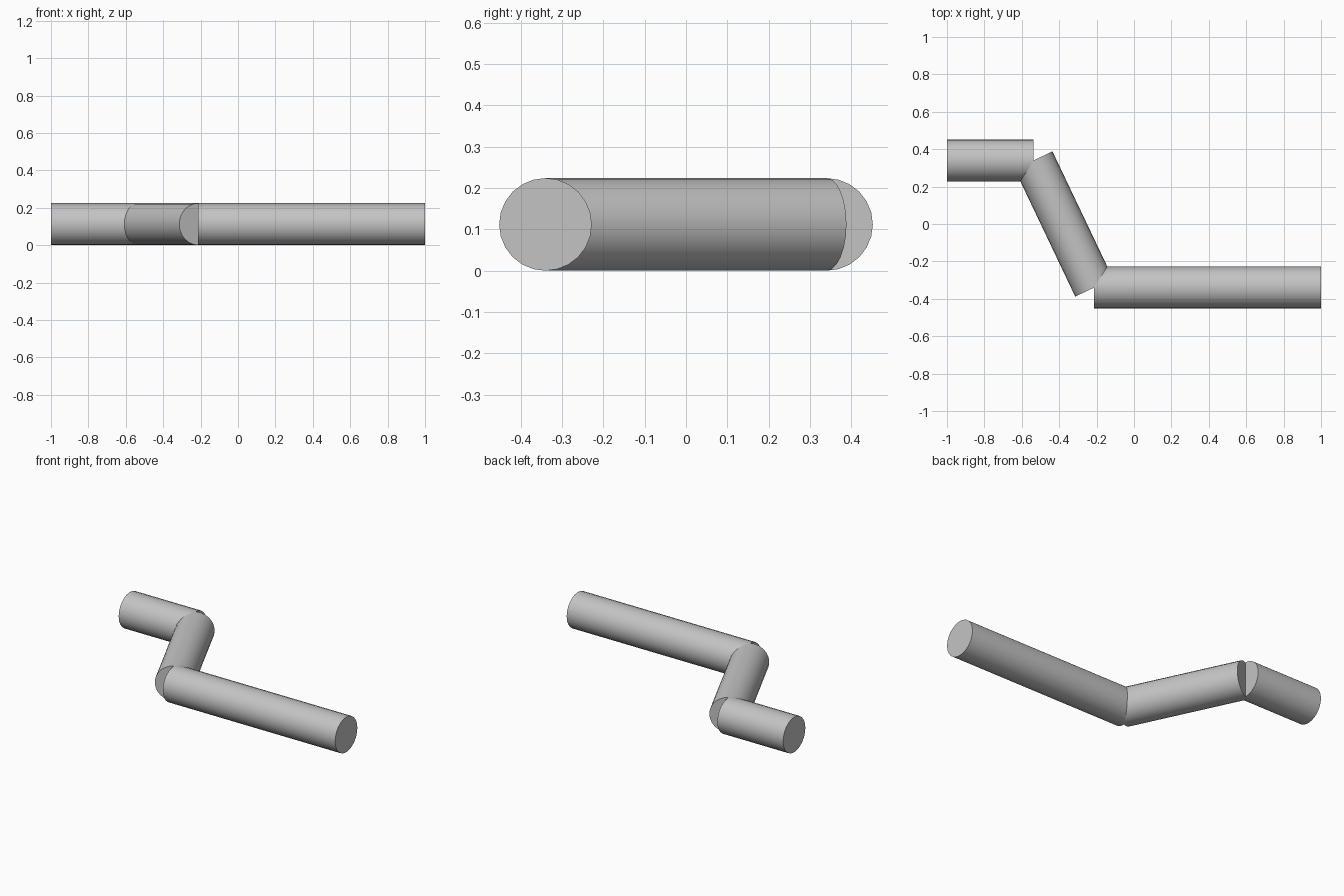
import bpy
import math
from mathutils import Vector

cube = bpy.data.objects.get("Cube")
if cube:
    bpy.data.objects.remove(cube, do_unlink=True)

RADIUS = 0.112
SIDES = 24

# Plain grey for the whole rod
grey = bpy.data.materials.new("light grey")
grey.use_nodes = True
colour = (0.55, 0.55, 0.55, 1)
grey.diffuse_color = colour
grey.node_tree.nodes["Principled BSDF"].inputs["Base Color"].default_value = colour


def rod(name, start, end):
    """Capped cylinder lying flat between two points on the plan."""
    a = Vector((*start, RADIUS))
    b = Vector((*end, RADIUS))
    span = b - a
    bpy.ops.mesh.primitive_cylinder_add(
        vertices=SIDES, radius=RADIUS, depth=span.length, location=(a + b) / 2,
        rotation=(0, math.pi / 2, math.atan2(span.y, span.x)))
    obj = bpy.context.object
    obj.name = name
    obj.data.materials.append(grey)
    bpy.ops.object.shade_smooth_by_angle(angle=math.radians(30))
    return obj


# Cranked rod: short arm, slanted link, long arm
upper_bend = (-0.537, 0.34)
lower_bend = (-0.213, -0.34)
rod("short_arm", (-1, 0.34), upper_bend)
rod("slanted_link", upper_bend, lower_bend)
rod("long_arm", lower_bend, (1, -0.34))
